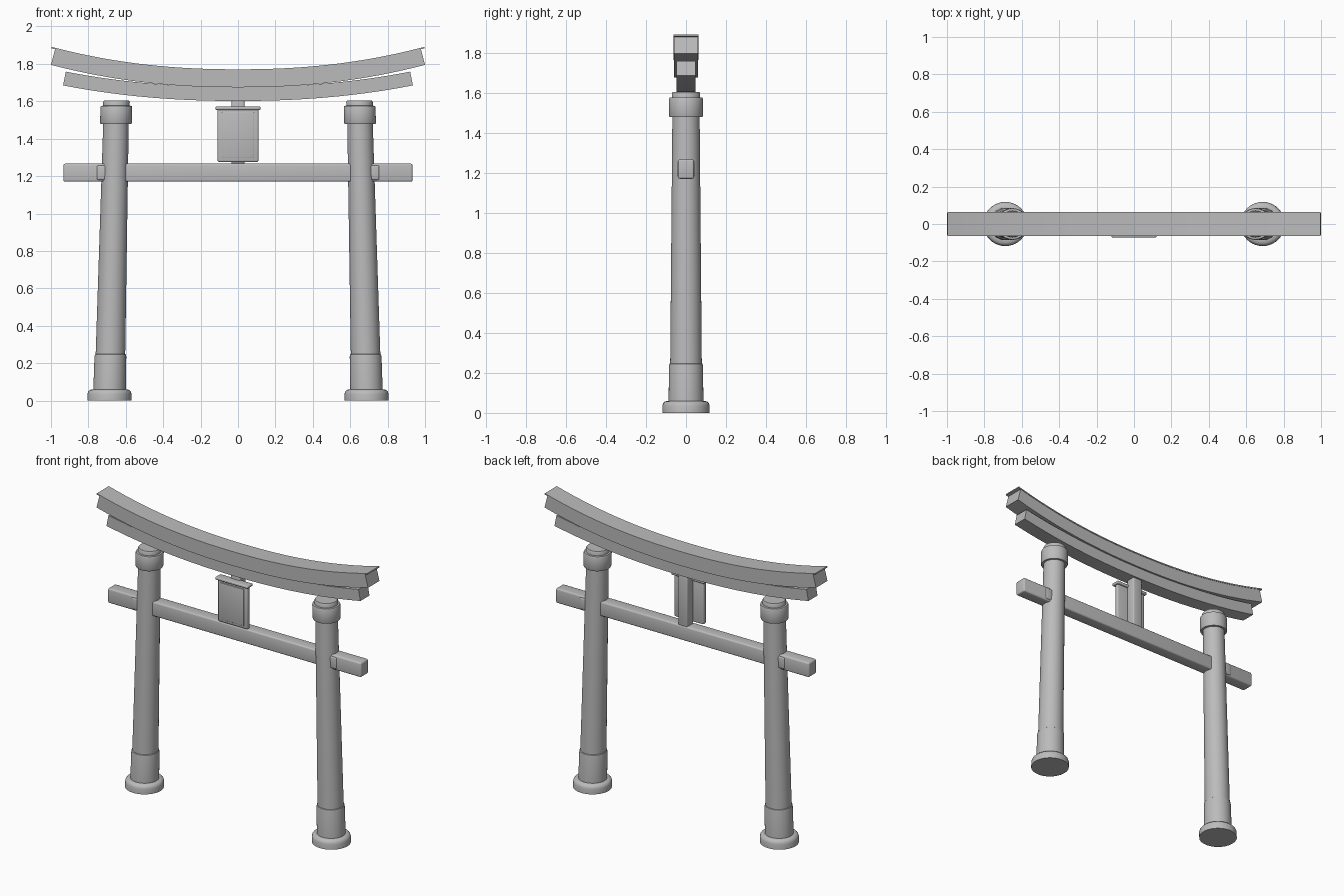
import bpy, bmesh, math

cube = bpy.data.objects.get("Cube")
if cube:
    bpy.data.objects.remove(cube, do_unlink=True)

grey = bpy.data.materials.new("plain_grey")
grey.use_nodes = True
grey.diffuse_color = (0.5, 0.5, 0.5, 1)
grey.node_tree.nodes["Principled BSDF"].inputs["Base Color"].default_value = (0.5, 0.5, 0.5, 1)


def finish(name, bm, bevel=0, segments=3, angle=35):
    """Turn a bmesh into a shaded, optionally bevelled object."""
    bmesh.ops.recalc_face_normals(bm, faces=bm.faces)
    mesh = bpy.data.meshes.new(name)
    bm.to_mesh(mesh)
    bm.free()
    mesh.materials.append(grey)
    obj = bpy.data.objects.new(name, mesh)
    bpy.context.collection.objects.link(obj)
    bpy.ops.object.select_all(action='DESELECT')
    obj.select_set(True)
    bpy.context.view_layer.objects.active = obj
    if bevel:
        mod = obj.modifiers.new("rounded_edges", 'BEVEL')
        mod.width, mod.segments = bevel, segments
        bpy.ops.object.modifier_apply(modifier=mod.name)
    bpy.ops.object.shade_smooth_by_angle(angle=math.radians(angle))
    return obj


def box(name, x, y, z, bevel=0.0):
    """Box from (min, max) pairs."""
    bm = bmesh.new()
    bmesh.ops.create_cube(bm, size=1)
    for v in bm.verts:
        v.co = [lo + (c + 0.5) * (hi - lo) for c, (lo, hi) in zip(v.co, (x, y, z))]
    return finish(name, bm, bevel)


def loft(name, rings, closed_ends=True):
    """Skin a list of equally long vertex rings."""
    bm = bmesh.new()
    loops = [[bm.verts.new(p) for p in ring] for ring in rings]
    n = len(loops[0])
    for a, b in zip(loops, loops[1:]):
        for i in range(n):
            bm.faces.new((a[i], a[(i + 1) % n], b[(i + 1) % n], b[i]))
    bm.faces.new(loops[0])
    bm.faces.new(loops[-1])
    return finish(name, bm)


def leaning_turning(name, side, profile, sides=40):
    """Round part following the inward lean of a post; profile is (radius, z)."""
    rings = []
    for r, z in profile:
        cx = side * (0.688 - 0.024 * z)
        rings.append([(cx + r * math.cos(math.tau * i / sides),
                       r * math.sin(math.tau * i / sides), z) for i in range(sides)])
    loft(name, rings)


def curved_beam(name, half_len, half_width, low, thick, rise, power, steps=32):
    """Upswept beam whose ends are square to its curve."""
    rings = []
    for i in range(steps + 1):
        t = 2 * i / steps - 1
        x, z = half_len * t, low + rise * abs(t) ** power
        slope = math.copysign(rise * power / half_len * abs(t) ** (power - 1), t)
        k = thick / math.hypot(1, slope)
        top = (x - slope * k, z + k)
        rings.append([(x, -half_width, z), (x, half_width, z),
                      (top[0], half_width, top[1]), (top[0], -half_width, top[1])])
    loft(name, rings)


# Posts, with footing, sleeve, collar and cap
for label, s in (("left", 1), ("right", -1)):
    leaning_turning(label + "_footing", s, [(0.118, 0), (0.118, 0.035), (0.114, 0.048),
                                            (0.105, 0.057), (0.09, 0.06)])
    leaning_turning(label + "_sleeve", s, [(0.087, 0.055), (0.085, 0.235), (0.083, 0.245),
                                           (0.076, 0.25)])
    leaning_turning(label + "_post", s, [(0.079, 0.24), (0.068, 1.5)])
    leaning_turning(label + "_collar", s, [(0.07, 1.478), (0.082, 1.478), (0.085, 1.484),
                                           (0.085, 1.568), (0.082, 1.575), (0.07, 1.577)])
    leaning_turning(label + "_post_cap", s, [(0.071, 1.57), (0.071, 1.597), (0.067, 1.604)])
    # Wedge collar where the tie beam leaves the post
    box(label + "_wedge", sorted((s * 0.69, s * 0.755)), (-0.046, 0.046), (1.18, 1.257), 0.008)

# Straight tie beam
box("tie_beam", (-0.933, 0.933), (-0.04, 0.04), (1.17, 1.267), 0.01)

# Upswept lintels, with a thin roof lip on the upper one
curved_beam("lower_lintel", 0.935, 0.048, 1.602, 0.075, 0.083, 2.2)
curved_beam("upper_lintel", 1.0, 0.06, 1.675, 0.09, 0.12, 2.2)
curved_beam("roof_lip", 0.998, 0.063, 1.763, 0.008, 0.12, 2.2)

# Centre strut and tablet
box("centre_strut", (-0.034, 0.034), (-0.03, 0.036), (1.26, 1.61), 0.008)
box("tablet", (-0.109, 0.109), (-0.058, -0.028), (1.276, 1.558), 0.008)
box("tablet_panel", (-0.086, 0.086), (-0.063, -0.05), (1.296, 1.54), 0.003)
box("tablet_cap", (-0.12, 0.12), (-0.072, -0.015), (1.554, 1.572), 0.006)
